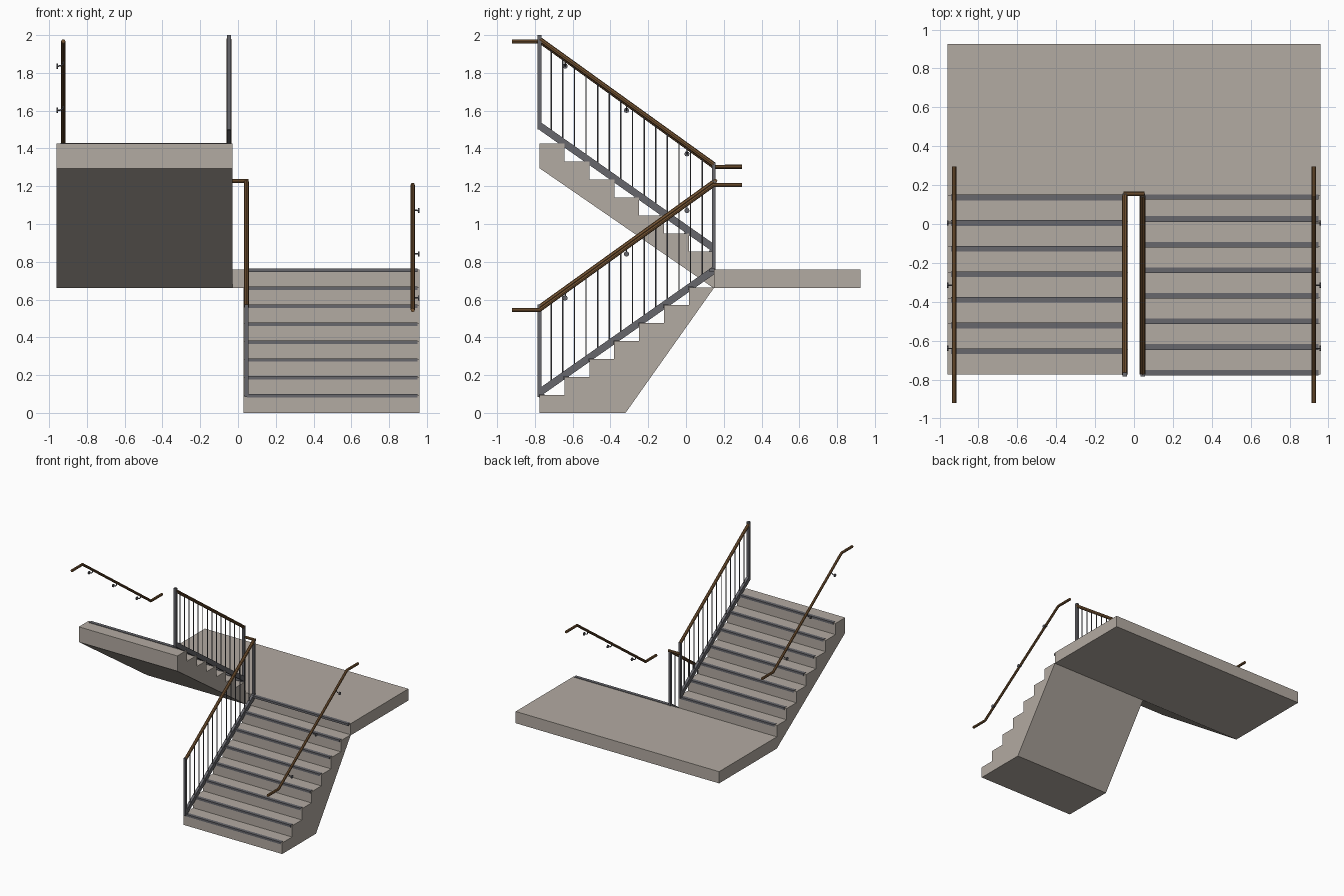
import bpy, bmesh
from mathutils import Vector

cube = bpy.data.objects.get("Cube")
if cube:
    bpy.data.objects.remove(cube, do_unlink=True)


def material(name, rgb):
    m = bpy.data.materials.new(name)
    m.use_nodes = True
    m.diffuse_color = (*rgb, 1)
    m.node_tree.nodes["Principled BSDF"].inputs["Base Color"].default_value = (*rgb, 1)
    return m


CONCRETE = material("concrete", (0.45, 0.405, 0.36))
METAL = material("grey metal", (0.135, 0.135, 0.15))
WOOD = material("brown wood", (0.19, 0.095, 0.035))

RISE, RUN = 0.095, 0.1317
FRONT, EDGE = -0.775, 0.147      # ends of both flights along y
LANDING = 0.76


def add_mesh(name, bm, mat):
    bmesh.ops.recalc_face_normals(bm, faces=bm.faces)
    me = bpy.data.meshes.new(name)
    bm.to_mesh(me)
    bm.free()
    me.materials.append(mat)
    ob = bpy.data.objects.new(name, me)
    bpy.context.collection.objects.link(ob)
    return ob


def extrude_profile(name, points, x0, x1, mat):
    """Extrude a (y, z) outline along x."""
    bm = bmesh.new()
    face = bm.faces.new([bm.verts.new((x0, y, z)) for y, z in points])
    res = bmesh.ops.extrude_face_region(bm, geom=[face])
    verts = [g for g in res["geom"] if isinstance(g, bmesh.types.BMVert)]
    bmesh.ops.translate(bm, verts=verts, vec=(x1 - x0, 0, 0))
    return add_mesh(name, bm, mat)


def box(name, x0, x1, y0, y1, z0, z1, mat):
    return extrude_profile(name, [(y0, z0), (y1, z0), (y1, z1), (y0, z1)], x0, x1, mat)


def tube(name, paths, radius, mat, resolution=2):
    """Round bars along one or more point paths, joined as one mesh."""
    cu = bpy.data.curves.new(name, "CURVE")
    cu.dimensions = "3D"
    cu.bevel_depth = radius
    cu.bevel_resolution = resolution
    cu.use_fill_caps = True
    for path in paths:
        sp = cu.splines.new("POLY")
        sp.points.add(len(path) - 1)
        for p, co in zip(sp.points, path):
            p.co = (*co, 1)
    tmp = bpy.data.objects.new(name + "_path", cu)
    bpy.context.collection.objects.link(tmp)
    dg = bpy.context.evaluated_depsgraph_get()
    me = bpy.data.meshes.new_from_object(tmp.evaluated_get(dg))
    bpy.data.objects.remove(tmp, do_unlink=True)
    me.materials.clear()
    me.materials.append(mat)
    ob = bpy.data.objects.new(name, me)
    bpy.context.collection.objects.link(ob)
    bpy.ops.object.select_all(action="DESELECT")
    ob.select_set(True)
    bpy.context.view_layer.objects.active = ob
    bpy.ops.object.shade_smooth_by_angle()
    return ob


def flight(name, x0, x1, start, direction, base, underside):
    """Stepped concrete flight; steps climb along the given y direction."""
    pts = [(start, base)]
    for k in range(7):
        y, z = start + direction * RUN * k, base + RISE * (k + 1)
        pts += [(y, z), (y + direction * RUN, z)]
    extrude_profile(name, pts + underside, x0, x1, CONCRETE)
    for k in range(7):
        y, z = start + direction * RUN * k, base + RISE * (k + 1)
        ya, yb = sorted((y - direction * 0.004, y + direction * 0.025))
        box(f"{name}_nosing_{k + 1}", x0 + 0.02, x1 - 0.01, ya, yb, z - 0.014, z + 0.004, METAL)


# Concrete flights and landing
flight("lower_flight", 0.028, 0.96, FRONT, 1, 0, [(EDGE, 0.66), (-0.32, 0)])
flight("upper_flight", -0.96, -0.03, EDGE, -1, LANDING, [(FRONT, 1.295), (EDGE, 0.66)])
box("landing", -0.96, 0.96, EDGE, 0.925, 0.66, LANDING, CONCRETE)
box("landing_nosing", 0.048, 0.95, EDGE - 0.022, EDGE + 0.006,
    LANDING - 0.014, LANDING + 0.004, METAL)


def balustrade(name, x, bar, rail, posts):
    """bar and rail give z at the front and landing ends; posts give z ranges."""
    def z_at(pair, t):
        return pair[0] + (pair[1] - pair[0]) * t
    h = 0.023
    extrude_profile(name + "_bottom_bar",
                    [(FRONT, bar[0] - h), (EDGE, bar[1] - h),
                     (EDGE, bar[1] + h), (FRONT, bar[0] + h)],
                    x - 0.011, x + 0.011, METAL)
    for label, y, (z0, z1) in zip(("front", "landing"), (FRONT, EDGE), posts):
        box(f"{name}_{label}_post", x - 0.011, x + 0.011, y - 0.01, y + 0.01, z0, z1, METAL)
    bars = []
    for i in range(1, 15):
        t = i / 15
        y = FRONT + (EDGE - FRONT) * t
        bars.append([(x, y, z_at(bar, t)), (x, y, z_at(rail, t))])
    tube(name + "_balusters", bars, 0.004, METAL, 1)
    tube(name + "_handrail", [[(x, FRONT, rail[0]), (x, EDGE, rail[1])]], 0.013, WOOD)


# Inner balustrades beside the gap
balustrade("lower_balustrade", 0.045, (0.108, 0.755), (0.56, 1.222),
           ((0.085, 0.575), (0.745, 1.228)))
balustrade("upper_balustrade", -0.048, (1.52, 0.872), (1.978, 1.315),
           ((1.5, 2.0), (0.85, 1.325)))
tube("rail_connector", [[(0.055, 0.155, 1.228), (-0.055, 0.155, 1.228)]], 0.011, WOOD)


def wall_rail(name, side, z_front, z_landing):
    """Outer handrail with level ends and three wall brackets."""
    x = 0.925 * side
    tube(name, [[(x, -0.92, z_front), (x, FRONT, z_front),
                 (x, EDGE, z_landing), (x, 0.297, z_landing)]], 0.011, WOOD)
    arms, plates = [], []
    for y in (-0.64, -0.315, 0.005):
        z = z_front + (z_landing - z_front) * (y - FRONT) / (EDGE - FRONT)
        arms.append([(x, y, z - 0.008), (x, y, z - 0.022),
                     (x + 0.012 * side, y, z - 0.032), (0.955 * side, y, z - 0.034)])
        plates.append([(0.954 * side, y, z - 0.034), (0.961 * side, y, z - 0.034)])
    tube(name + "_bracket_arms", arms, 0.004, METAL, 1)
    tube(name + "_bracket_plates", plates, 0.014, METAL)


# Outer wall handrails
wall_rail("lower_wall_rail", 1, 0.545, 1.207)
wall_rail("upper_wall_rail", -1, 1.967, 1.303)
